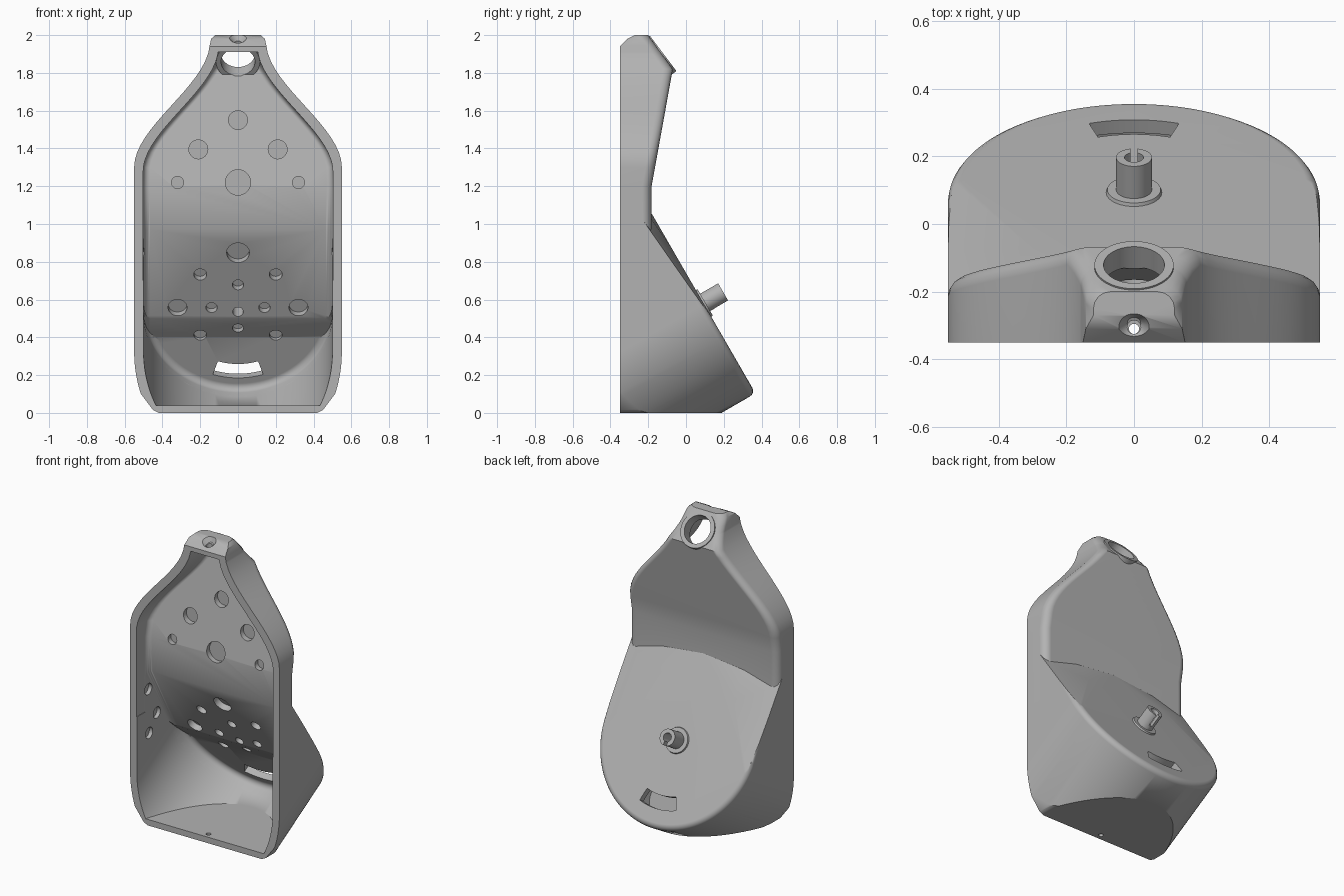
import bpy
import bmesh
from math import sin, cos, pi, radians
from mathutils import Matrix, Vector

if "Cube" in bpy.data.objects:
    bpy.data.objects.remove(bpy.data.objects["Cube"])

grey = bpy.data.materials.new("plain grey")
grey.use_nodes = True
grey.diffuse_color = (0.45, 0.45, 0.45, 1)
grey.node_tree.nodes["Principled BSDF"].inputs["Base Color"].default_value = (0.45, 0.45, 0.45, 1)

FRONT = -0.35
FILLET = [radians(a) for a in (0, 22.5, 45, 67.5, 90)]


# ---- helpers ----
def frame(y, z, tilt, x=0):
    """Local z axis leans from straight up towards the back by tilt degrees."""
    return Matrix.Translation((x, y, z)) @ Matrix.Rotation(radians(-tilt), 4, "X")


PANEL = frame(0.093, 0.58, 60)
EYE = frame(-0.125, 1.9, 53.13)


def finish(name, bm):
    bmesh.ops.recalc_face_normals(bm, faces=bm.faces)
    mesh = bpy.data.meshes.new(name)
    bm.to_mesh(mesh)
    bm.free()
    mesh.materials.append(grey)
    ob = bpy.data.objects.new(name, mesh)
    bpy.context.scene.collection.objects.link(ob)
    return ob


def loft(rings):
    bm = bmesh.new()
    loops = [[bm.verts.new(p) for p in ring] for ring in rings]
    for a, b in zip(loops, loops[1:]):
        for i in range(len(a)):
            j = (i + 1) % len(a)
            bm.faces.new((a[i], a[j], b[j], b[i]))
    bm.faces.new(loops[0])
    bm.faces.new(loops[-1])
    return bm


def prism(name, place, outline, z0, z1):
    bm = loft([[(x, y, z) for x, y in outline] for z in (z0, z1)])
    bm.transform(place)
    return finish(name, bm)


def cylinder(name, place, r, z0, z1, r_top=None, sides=40):
    bm = bmesh.new()
    bmesh.ops.create_cone(bm, cap_ends=True, segments=sides, radius1=r,
                          radius2=r if r_top is None else r_top, depth=z1 - z0,
                          matrix=place @ Matrix.Translation((0, 0, (z0 + z1) / 2)))
    return finish(name, bm)


def combine(ob, steps):
    """Apply a list of (operation, helper) booleans and drop the helpers."""
    for op, helper in steps:
        mod = ob.modifiers.new(helper.name, "BOOLEAN")
        mod.operation, mod.object, mod.solver = op, helper, "EXACT"
        helper.hide_render = True
    bpy.context.view_layer.update()
    depsgraph = bpy.context.evaluated_depsgraph_get()
    mesh = bpy.data.meshes.new_from_object(ob.evaluated_get(depsgraph))
    ob.modifiers.clear()
    ob.data = mesh
    for _, helper in steps:
        bpy.data.objects.remove(helper)


def smooth(ob):
    bpy.ops.object.select_all(action="DESELECT")
    ob.select_set(True)
    bpy.context.view_layer.objects.active = ob
    bpy.ops.object.shade_smooth_by_angle(angle=radians(32))
    ob.modifiers.new("even shading", "WEIGHTED_NORMAL").keep_sharp = True


# ---- upper back: shoulders narrowing to a neck ----
def half_width(z):
    t = min(max((z - 1.3) / 0.66, 0), 1)
    rounding = 0.03 * (max(z - 1.96, 0) / 0.04) ** 2
    return 0.55 - 0.4 * t * t * (3 - 2 * t) - rounding


def back(z):
    if z < 1.2:
        return -0.182
    if z < 1.82:
        return -0.182 + 0.112 * (z - 1.2) / 0.62
    return -0.07 - 0.13 * (z - 1.82) / 0.18


def upper(name, inner):
    top = 1.91 if inner else 2.0
    levels = [0.7, 1.2] + [1.3 + 0.04 * i for i in range(17)] + [1.82, 1.91, 1.98, 2.0]
    rings = []
    for z in sorted(set(round(l, 3) for l in levels if l <= top)):
        if inner:
            w, b, f, r = half_width(z + 0.025) - 0.047, back(z) - 0.055, FRONT - 0.1, 0.035
        else:
            w, b, r = half_width(z), back(z), 0.05
            f = FRONT + 2 * max(z - 1.96, 0)
        side = [(w, f, z)] + [(w - r + r * cos(a), b - r + r * sin(a), z) for a in FILLET]
        rings.append(side + [(-x, y, zz) for x, y, zz in reversed(side)])
    return finish(name, loft(rings))


# ---- lower body: round-ended block set square to the sloping panel ----
def lower(name, radius, depth, floor, front, cuts):
    def outline(r, z):
        arc = [(r * cos(pi * i / 64), r * sin(pi * i / 64), z) for i in range(65)]
        return arc + [(-r, -1, z), (r, -1, z)]

    f = 0.035
    rings = [outline(radius, -1.2)]
    rings += [outline(radius - f + f * cos(a), f * sin(a) - f - depth) for a in FILLET]
    bm = loft(rings)
    bm.transform(PANEL)
    planes = [((0, 0, floor), (0, 0, -1)), ((0, front, 0), (0, -1, 0))]
    for point, normal in planes + cuts:
        bmesh.ops.bisect_plane(bm, geom=bm.verts[:] + bm.edges[:] + bm.faces[:],
                               plane_co=point, plane_no=normal, clear_outer=True)
        bmesh.ops.holes_fill(bm, edges=bm.edges[:], sides=0)
    return finish(name, bm)


outer_cuts = []
for s in (-1, 1):
    # sloping upper corners of the panel, in two facets
    for tri in (((0, -0.182, 1.055), (0.3, -0.19, 1.035), (0.55, 0.012, 0.72)),
                ((0.3, -0.19, 1.035), (0.55, -0.2, 0.98), (0.55, 0.1, 0.55))):
        p, q, r = (Vector((s * x, y, z)) for x, y, z in tri)
        n = (q - p).cross(r - p).normalized()
        outer_cuts.append((p, n if n.y > 0 else -n))
    # rounded bottom corners at the front
    outer_cuts.append(((s * 0.42, 0, 0), (s * 0.45, 0, -0.9)))
    outer_cuts.append(((s * 0.45, 0, 0.015), (s * 0.8, 0, -0.6)))

# the wall is thicker above a short ramp across the inside of the panel
ramp = [((0, 0.035, 0.5), (0, 0.67, 0.74))]

shell = upper("hollow_shell", False)
steps = [("UNION", lower("lower_body", 0.5498, 0, 0, FRONT, outer_cuts)),
         ("DIFFERENCE", upper("upper_cavity", True)),
         ("DIFFERENCE", lower("lower_cavity", 0.5, 0.09, 0.04, FRONT - 0.1, [])),
         ("DIFFERENCE", lower("foot_cavity", 0.499, 0.045, 0.041, FRONT - 0.11, ramp)),
         ("UNION", cylinder("eye_collar", EYE, 0.117, -0.07, 0.005, sides=64))]


def cut(helper):
    steps.append(("DIFFERENCE", helper))


# hanging eye, top screw hole and drain hole
cut(cylinder("eye_hole", EYE, 0.09, -0.2, 0.1, sides=64))
cut(cylinder("top_hole", frame(-0.305, 0, 0), 0.02, 1.85, 2.1))
cut(cylinder("top_countersink", frame(-0.305, 1.9825, -26.6), 0.02, -0.025, 0.003, r_top=0.048))
cut(cylinder("bottom_hole", frame(-0.31, 0, 0), 0.015, -0.1, 0.1))

# round pockets inside the upper back
for x, z, r in ((0, 1.55, 0.05), (0.21, 1.395, 0.05), (0.32, 1.22, 0.032), (0, 1.22, 0.067)):
    for s in ((-1, 1) if x else (1,)):
        cut(cylinder("upper_pocket", frame(0, z, 90, s * x), r, -0.4, back(z) - 0.025))

# round pockets inside the sloping panel
for x, z, r in ((0, 0.85, 0.06), (0.2, 0.735, 0.034), (0, 0.68, 0.03), (0.14, 0.56, 0.03),
                (0.32, 0.56, 0.05), (0, 0.44, 0.03), (0.2, 0.395, 0.034)):
    for s in ((-1, 1) if x else (1,)):
        spot = PANEL @ Matrix.Translation((s * x, (0.5375 - z) / 0.866, 0))
        cut(cylinder("panel_pocket", spot, r, -0.16, -0.05 if z > 0.5 else -0.022))

# round pockets in the side walls
for y, z in ((-0.23, 0.84), (-0.14, 0.65), (-0.22, 0.545)):
    for s in (-1, 1):
        spot = Matrix.Translation((0, y, z)) @ Matrix.Rotation(s * pi / 2, 4, "Y")
        cut(cylinder("side_pocket", spot, 0.037, 0.46, 0.525))

# curved slot near the foot of the panel, and the bore behind the post
angles = [radians(-18 + 36 * i / 12) for i in range(13)]
slot = [(0.43 * sin(a), 0.43 * cos(a)) for a in angles]
slot += [(0.345 * sin(a), 0.345 * cos(a)) for a in reversed(angles)]
cut(prism("slot", PANEL, slot, -0.15, 0.1))
cut(cylinder("bore", PANEL, 0.028, -0.2, 0.1))
combine(shell, steps)
smooth(shell)

# ---- post with a round foot, a bore and a notch ----
post = cylinder("post", PANEL, 0.053, -0.01, 0.12)
notch = [(-0.011, 0), (0.011, 0), (0.011, 0.08), (-0.011, 0.08)]
combine(post, [("UNION", cylinder("post_foot", PANEL, 0.084, -0.005, 0.01, r_top=0.079)),
               ("DIFFERENCE", cylinder("post_bore", PANEL, 0.028, -0.1, 0.2)),
               ("DIFFERENCE", prism("post_notch", PANEL, notch, 0.04, 0.2))])
smooth(post)
